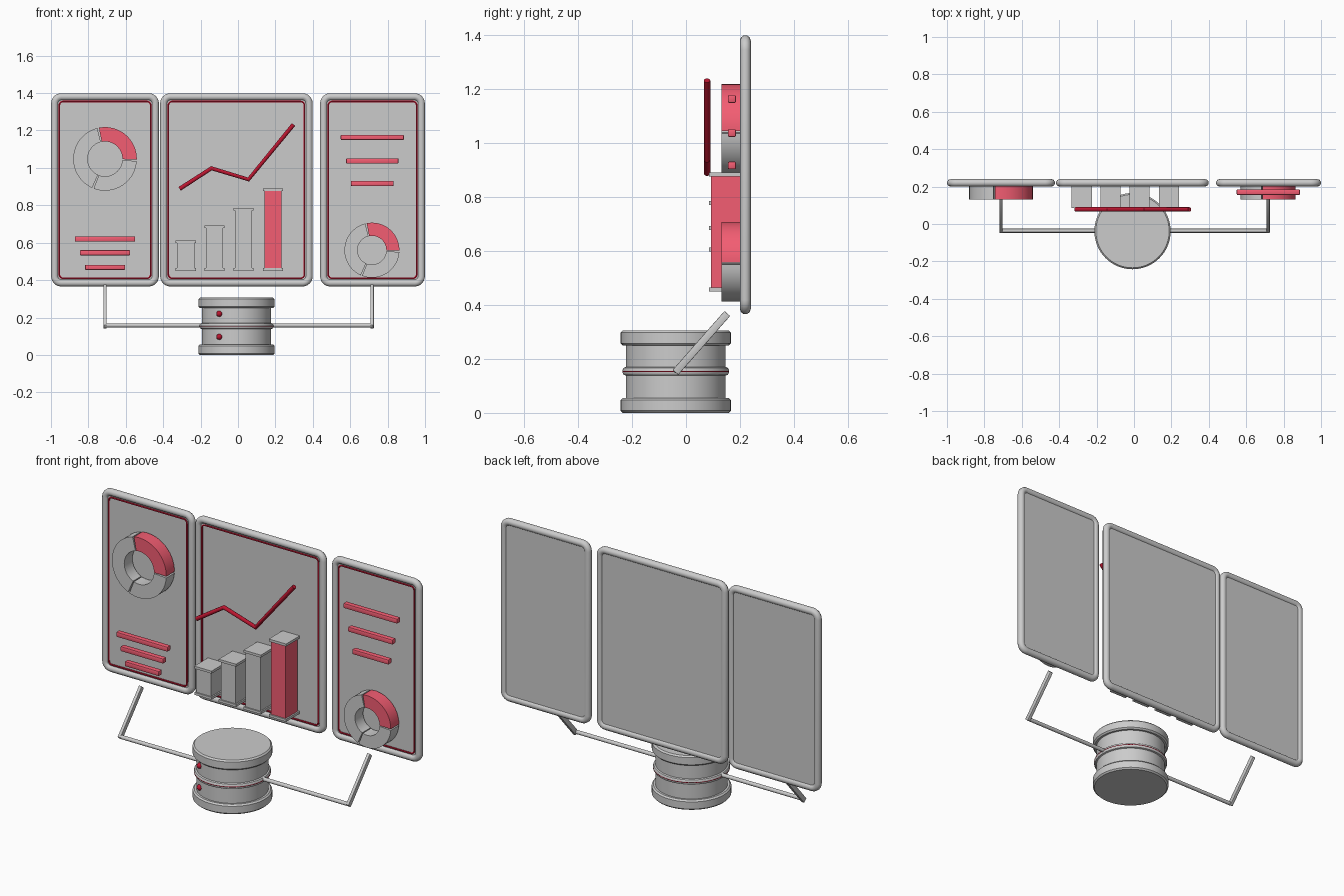
import bpy, bmesh, math
from mathutils import Vector

if "Cube" in bpy.data.objects:
    bpy.data.objects.remove(bpy.data.objects["Cube"])


def material(name, rgb):
    m = bpy.data.materials.new(name)
    m.diffuse_color = (*rgb, 1)
    m.use_nodes = True
    m.node_tree.nodes["Principled BSDF"].inputs["Base Color"].default_value = m.diffuse_color
    return m


RED = material("red", (0.9, 0.11, 0.17))
DARK = material("dark_red", (0.5, 0.008, 0.03))


def finish(bm, name, mat=None, smooth=False):
    bmesh.ops.recalc_face_normals(bm, faces=bm.faces)
    me = bpy.data.meshes.new(name)
    bm.to_mesh(me)
    bm.free()
    ob = bpy.data.objects.new(name, me)
    bpy.context.collection.objects.link(ob)
    if mat:
        me.materials.append(mat)
    if smooth:
        select(ob)
        bpy.ops.object.shade_smooth_by_angle(angle=math.radians(35))
    return ob


def select(ob):
    bpy.ops.object.select_all(action='DESELECT')
    ob.select_set(True)
    bpy.context.view_layer.objects.active = ob


def box(name, lo, hi, mat=None, bevel=0.0):
    bm = bmesh.new()
    bmesh.ops.create_cube(bm, size=1)
    for v in bm.verts:
        v.co = Vector([(a + b) / 2 + c * (b - a) for a, b, c in zip(lo, hi, v.co)])
    if bevel:
        bmesh.ops.bevel(bm, geom=bm.edges[:], offset=bevel, segments=2, profile=0.5, affect='EDGES')
    return finish(bm, name, mat, bevel > 0)


def prism(name, outline, y0, y1, mat=None, smooth=False):
    bm = bmesh.new()
    face = bm.faces.new([bm.verts.new((x, y0, z)) for x, z in outline])
    ext = bmesh.ops.extrude_face_region(bm, geom=[face])
    for v in ext["geom"]:
        if isinstance(v, bmesh.types.BMVert):
            v.co.y = y1
    return finish(bm, name, mat, smooth)


def tube(name, pts, r, mat=None, cyclic=False, res=3):
    cu = bpy.data.curves.new(name, 'CURVE')
    cu.dimensions = '3D'
    cu.bevel_depth = r
    cu.bevel_resolution = res
    cu.use_fill_caps = True
    sp = cu.splines.new('POLY')
    sp.points.add(len(pts) - 1)
    for p, c in zip(sp.points, pts):
        p.co = (*c, 1)
    sp.use_cyclic_u = cyclic
    ob = bpy.data.objects.new(name, cu)
    bpy.context.collection.objects.link(ob)
    if mat:
        cu.materials.append(mat)
    select(ob)
    bpy.ops.object.convert(target='MESH')
    bpy.ops.object.shade_smooth_by_angle(angle=math.radians(40))
    return ob


def rounded(x0, x1, z0, z1, r, n=6):
    out = []
    corners = [(x1 - r, z1 - r), (x0 + r, z1 - r), (x0 + r, z0 + r), (x1 - r, z0 + r)]
    for i, (cx, cz) in enumerate(corners):
        for k in range(n + 1):
            a = math.pi / 2 * (i + k / n)
            out.append((cx + r * math.cos(a), cz + r * math.sin(a)))
    return out


# Three screens: tube frame, plate and thin red trim
Z0, Z1 = 0.365, 1.4
for side, x0, x1 in (("left", -1, -0.422), ("middle", -0.417, 0.4), ("right", 0.438, 1)):
    def inset(d, r):
        return rounded(x0 + d, x1 - d, Z0 + d, Z1 - d, r)
    tube(side + "_frame", [(x, 0.22, z) for x, z in inset(0.02, 0.035)], 0.02, cyclic=True)
    prism(side + "_plate", inset(0.022, 0.033), 0.212, 0.23)
    tube(side + "_trim", [(x, 0.211, z) for x, z in inset(0.045, 0.02)], 0.005, DARK, True, 1)


# Ring charts made of three wedges
def ring_chart(name, cx, cz, ro, ri):
    for i, (a0, a1) in enumerate(((-1, 101), (104, 246), (249, 356))):
        angs = [math.radians(a0 + (a1 - a0) * k / 20) for k in range(21)]
        loop = [(cx + ro * math.cos(a), cz + ro * math.sin(a)) for a in angs]
        loop += [(cx + ri * math.cos(a), cz + ri * math.sin(a)) for a in reversed(angs)]
        prism(f"{name}_wedge_{i}", loop, 0.132, 0.205, RED if i == 0 else None, True)


ring_chart("left_ring", -0.711, 1.048, 0.17, 0.093)
ring_chart("right_ring", 0.716, 0.56, 0.147, 0.077)

# Red list lines
for name, cx, rows in (("left_line", -0.711, ((0.62, 0.161), (0.546, 0.134), (0.468, 0.107))),
                       ("right_line", 0.718, ((1.163, 0.169), (1.037, 0.14), (0.917, 0.114)))):
    for i, (z, h) in enumerate(rows):
        box(f"{name}_{i}", (cx - h, 0.155, z - 0.014), (cx + h, 0.185, z + 0.014), RED, 0.005)

# Bar chart with caps at both ends
for i, (cx, top) in enumerate(((-0.279, 0.612), (-0.126, 0.692), (0.029, 0.785), (0.187, 0.89))):
    box(f"bar_{i}", (cx - 0.046, 0.092, 0.455), (cx + 0.046, 0.2, top - 0.005), RED if i == 3 else None)
    for end, z in (("foot", 0.45), ("cap", top - 0.014)):
        box(f"bar_{i}_{end}", (cx - 0.054, 0.085, z), (cx + 0.054, 0.207, z + 0.014))

# Trend line
tube("trend_line", [(x, 0.078, z) for x, z in
                    ((-0.312, 0.888), (-0.142, 0.998), (0.056, 0.938), (0.297, 1.232))], 0.012, DARK)

# Round base, turned from a profile
CX, CY = -0.008, -0.038
profile = [(0, 0), (0.196, 0), (0.204, 0.008), (0.204, 0.048), (0.196, 0.056), (0.185, 0.056),
           (0.185, 0.138), (0.193, 0.141), (0.197, 0.148), (0.197, 0.16), (0.193, 0.167), (0.185, 0.17),
           (0.185, 0.25), (0.196, 0.25), (0.204, 0.258), (0.204, 0.298), (0.196, 0.306), (0, 0.306)]
bm = bmesh.new()
vs = [bm.verts.new((CX + r, CY, z)) for r, z in profile]
es = [bm.edges.new(p) for p in zip(vs, vs[1:])]
bmesh.ops.spin(bm, geom=vs + es, cent=(CX, CY, 0), axis=(0, 0, 1), angle=2 * math.pi, steps=64)
bmesh.ops.remove_doubles(bm, verts=bm.verts[:], dist=1e-5)
finish(bm, "base", None, True)

# Red band on the base
band = [2 * math.pi * k / 64 for k in range(64)]
tube("base_band", [(CX + 0.194 * math.cos(a), CY + 0.194 * math.sin(a), 0.154) for a in band],
     0.004, DARK, True, 1)

# Two red buttons
for i, z in enumerate((0.097, 0.22)):
    bm = bmesh.new()
    bmesh.ops.create_uvsphere(bm, u_segments=16, v_segments=10, radius=0.016)
    bmesh.ops.translate(bm, verts=bm.verts, vec=(-0.1, CY - 0.161, z))
    finish(bm, f"button_{i}", DARK, True)

# Bent support arms
for side, x in (("left", -0.711), ("right", 0.717)):
    tube(side + "_arm", [(CX, -0.036, 0.158), (x, -0.036, 0.158)], 0.011)
    strut = box(side + "_strut", (-0.009, -0.014, -0.008), (0.009, 0.014, 0.283), None, 0.003)
    strut.location = (x, -0.034, 0.156)
    strut.rotation_euler.x = -math.atan2(0.185, 0.21)
